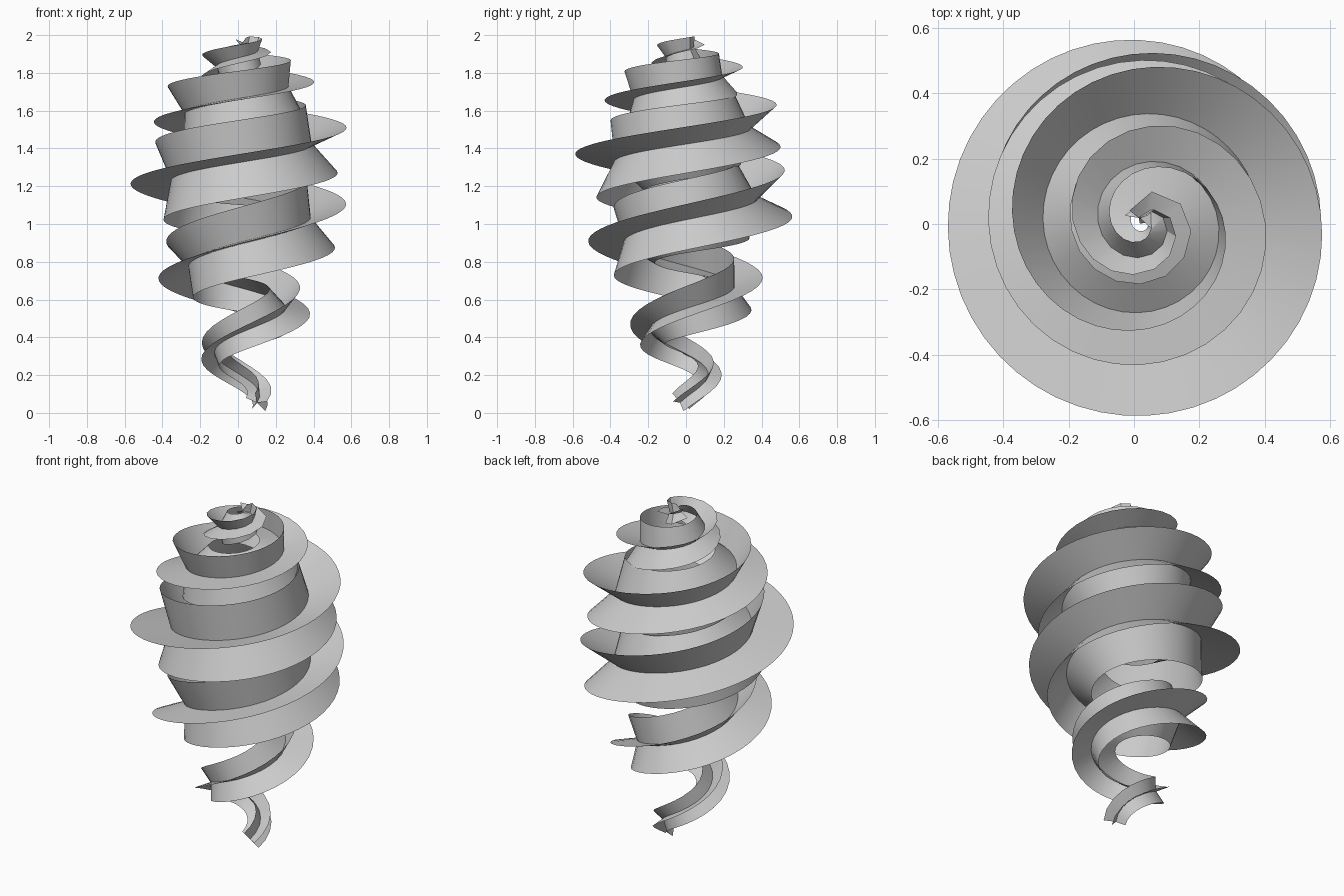
import bpy, bmesh, math
from mathutils import Vector

if "Cube" in bpy.data.objects:
    bpy.data.objects.remove(bpy.data.objects["Cube"])

# Path stations: turn, radius, height, roll of the first fin (deg), fin length
STATIONS = [
    (-0.06, 0.085, 0.055, -347, 0.065),
    (0.5, 0.145, 0.31, -251, 0.083),
    (1.0, 0.225, 0.55, -162, 0.138),
    (1.5, 0.28, 0.775, -97, 0.178),
    (2.0, 0.357, 1.025, -50, 0.208),
    (2.5, 0.37, 1.235, -6, 0.222),
    (3.0, 0.362, 1.425, 25, 0.21),
    (3.5, 0.30, 1.59, 57, 0.172),
    (4.0, 0.24, 1.73, 83, 0.142),
    (4.5, 0.13, 1.84, 110, 0.10),
    (5.0, 0.078, 1.92, 140, 0.07),
    (5.3, 0.02, 1.945, 165, 0.05),
]
POINTS, INNER, RINGS = 5, 0.05, 180
AXIS_X = 0.022


def station(n):
    """Smoothly interpolated radius, height, roll, fin length."""
    i = 0
    while i < len(STATIONS) - 2 and n > STATIONS[i + 1][0]:
        i += 1
    a, b = STATIONS[i], STATIONS[i + 1]
    p, q = STATIONS[max(i - 1, 0)], STATIONS[min(i + 2, len(STATIONS) - 1)]
    h = b[0] - a[0]
    t = (n - a[0]) / h
    out = []
    for k in range(1, 5):
        ma = (b[k] - p[k]) / (b[0] - p[0]) * h
        mb = (q[k] - a[k]) / (q[0] - a[0]) * h
        out.append((2*t**3 - 3*t*t + 1)*a[k] + (t**3 - 2*t*t + t)*ma
                   + (3*t*t - 2*t**3)*b[k] + (t**3 - t*t)*mb)
    return out


def centre(n):
    r, z, _, _ = station(n)
    a = n * math.tau
    return Vector((AXIS_X + r * math.cos(a), r * math.sin(a), z))


# Even spacing along the path
START, END = STATIONS[0][0], STATIONS[-1][0]
fine = [START + (END - START) * i / 4000 for i in range(4001)]
pts = [centre(n) for n in fine]
length = [0.0]
for p, q in zip(pts, pts[1:]):
    length.append(length[-1] + (q - p).length)
params, j = [], 0
for i in range(RINGS + 1):
    while j < 4000 and length[j] < length[-1] * i / RINGS:
        j += 1
    params.append(fine[j])

# Star section swept along the spiral
bm = bmesh.new()
rings = []
for n in params:
    c = centre(n)
    tangent = (centre(min(n + 0.01, END)) - centre(max(n - 0.01, START))).normalized()
    radial = Vector((math.cos(n * math.tau), math.sin(n * math.tau), 0))
    out = (radial - tangent * radial.dot(tangent)).normalized()
    up = out.cross(tangent)
    _, _, roll, size = station(n)
    ring = []
    for k in range(POINTS * 2):
        a = math.radians(roll) + k * math.pi / POINTS
        s = size if k % 2 == 0 else size * INNER
        ring.append(bm.verts.new(c + (out * math.cos(a) + up * math.sin(a)) * s))
    rings.append(ring)
for r0, r1 in zip(rings, rings[1:]):
    for k in range(POINTS * 2):
        m = (k + 1) % (POINTS * 2)
        bm.faces.new((r0[k], r0[m], r1[m], r1[k]))
bmesh.ops.recalc_face_normals(bm, faces=bm.faces)
mesh = bpy.data.meshes.new("spiral_star_sweep")
bm.to_mesh(mesh)
bm.free()
obj = bpy.data.objects.new("spiral_star_sweep", mesh)
bpy.context.collection.objects.link(obj)
bpy.context.view_layer.objects.active = obj
obj.select_set(True)
bpy.ops.object.shade_smooth_by_angle(angle=math.radians(30))
